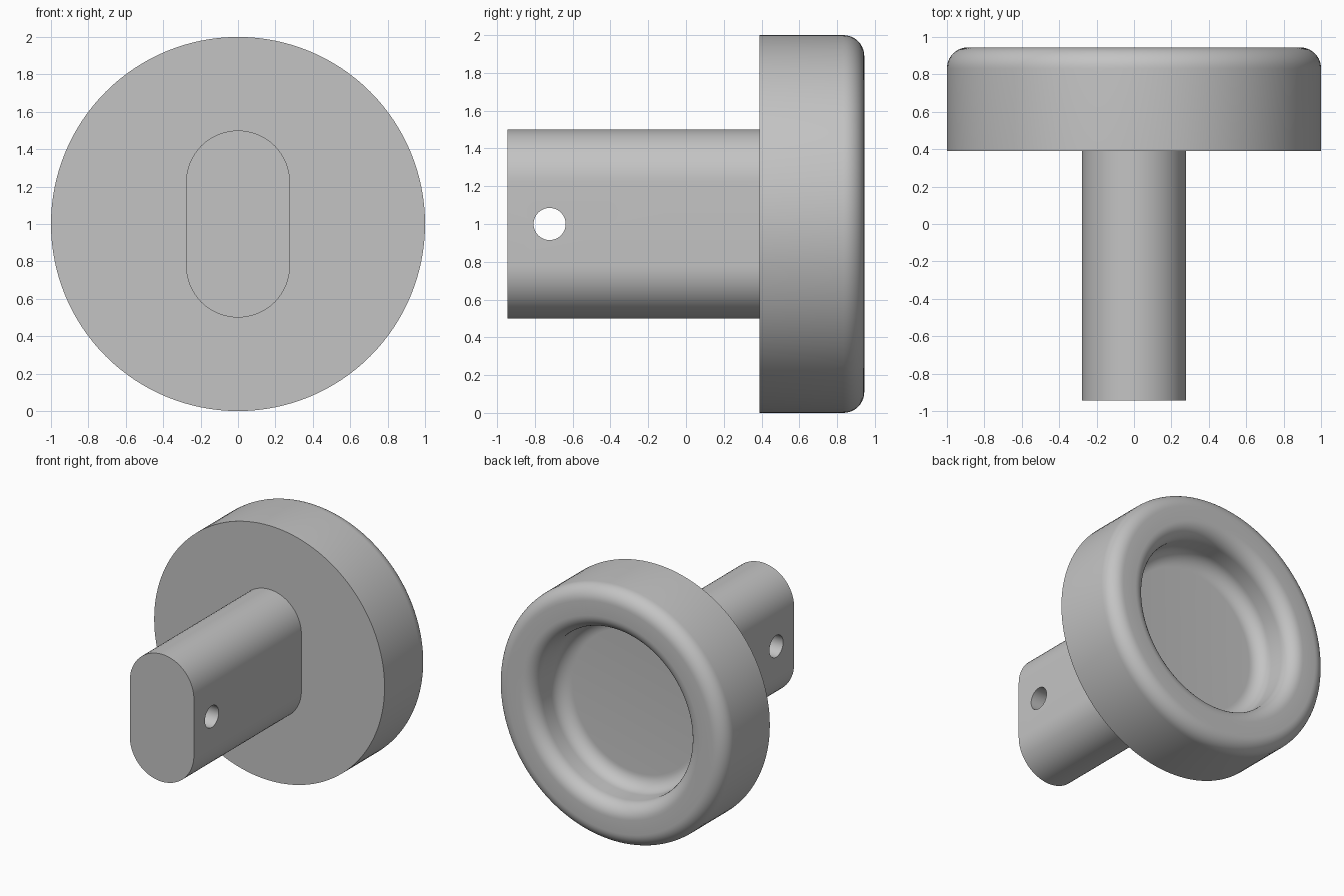
import bpy, bmesh, math

cube = bpy.data.objects.get("Cube")
if cube:
    bpy.data.objects.remove(cube, do_unlink=True)

grey = bpy.data.materials.new("plain grey")
grey.use_nodes = True
colour = (0.55, 0.55, 0.55, 1)
grey.diffuse_color = colour
grey.node_tree.nodes["Principled BSDF"].inputs["Base Color"].default_value = colour

FRONT, HEAD, BACK = -0.944, 0.389, 0.944   # stem tip, head front, head back
FILLET, SEGMENTS = 0.111, 128
MID = 1.0                                  # height of the shared axis


def finish(name, bm):
    bmesh.ops.recalc_face_normals(bm, faces=bm.faces)
    mesh = bpy.data.meshes.new(name)
    bm.to_mesh(mesh)
    bm.free()
    obj = bpy.data.objects.new(name, mesh)
    bpy.context.collection.objects.link(obj)
    mesh.materials.append(grey)
    return obj


def smooth(obj):
    bpy.ops.object.select_all(action='DESELECT')
    obj.select_set(True)
    bpy.context.view_layer.objects.active = obj
    bpy.ops.object.shade_smooth_by_angle(angle=math.radians(30))


def arc(r, y, radius, start, end, steps=10):
    """Points (radius, y) along an arc given in degrees."""
    angles = [math.radians(start + (end - start) * i / steps) for i in range(steps + 1)]
    return [(r + radius * math.cos(a), y + radius * math.sin(a)) for a in angles]


# Round head: rounded rim, rounded lip and a filleted recess in the back
recess, floor = 0.667, BACK - 0.333
profile = [(0, HEAD), (1, HEAD)]
profile += arc(1 - FILLET, BACK - FILLET, FILLET, 0, 90)
profile += arc(recess + FILLET, BACK - FILLET, FILLET, 90, 180)
profile += arc(recess - FILLET, floor + FILLET, FILLET, 0, -90)
profile += [(0, floor)]
bm = bmesh.new()
verts = [bm.verts.new((r, y, MID)) for r, y in profile]
edges = [bm.edges.new(pair) for pair in zip(verts, verts[1:])]
bmesh.ops.spin(bm, geom=verts + edges, cent=(0, 0, MID), axis=(0, 1, 0),
               angle=math.tau, steps=SEGMENTS)
bmesh.ops.remove_doubles(bm, verts=bm.verts, dist=0.0005)
smooth(finish("round_head", bm))

# Stem: an upright slot outline extruded from its tip to the head
half, straight = 0.278, 0.222
outline = arc(0, MID + straight, half, 0, 180, 32)
outline += arc(0, MID - straight, half, 180, 360, 32)
bm = bmesh.new()
tip = bm.faces.new([bm.verts.new((x, FRONT, z)) for x, z in outline])
extruded = bmesh.ops.extrude_face_region(bm, geom=[tip], use_keep_orig=True)
moved = [g for g in extruded["geom"] if isinstance(g, bmesh.types.BMVert)]
bmesh.ops.translate(bm, verts=moved, vec=(0, HEAD - FRONT, 0))
stem = finish("stem", bm)

# Cross hole through the stem near its tip
bpy.ops.mesh.primitive_cylinder_add(vertices=48, radius=0.085, depth=1,
                                    location=(0, FRONT + 0.222, MID),
                                    rotation=(0, math.pi / 2, 0))
cutter = bpy.context.object
cutter.name = "hole_cutter"
cutter.data.materials.append(grey)
cut = stem.modifiers.new("cross hole", 'BOOLEAN')
cut.operation, cut.solver, cut.object = 'DIFFERENCE', 'EXACT', cutter
bpy.ops.object.select_all(action='DESELECT')
stem.select_set(True)
bpy.context.view_layer.objects.active = stem
bpy.ops.object.modifier_apply(modifier=cut.name)
bpy.data.objects.remove(cutter, do_unlink=True)
smooth(stem)
